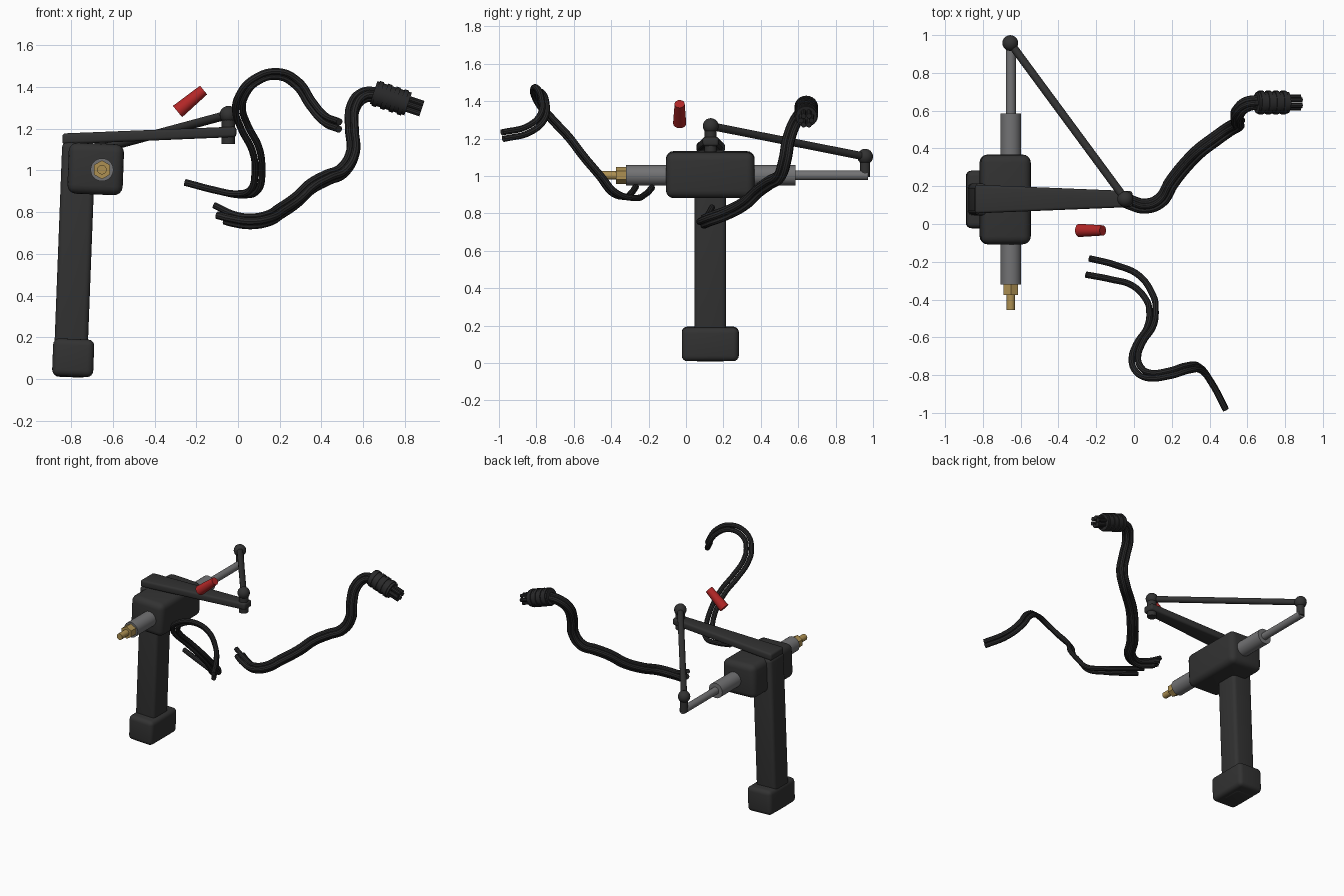
import bpy, bmesh, math
from mathutils import Vector, Matrix

if "Cube" in bpy.data.objects:
    bpy.data.objects.remove(bpy.data.objects["Cube"])


def material(name, rgb):
    m = bpy.data.materials.new(name)
    m.diffuse_color = (*rgb, 1)
    m.use_nodes = True
    m.node_tree.nodes["Principled BSDF"].inputs["Base Color"].default_value = m.diffuse_color
    return m


CHARCOAL = material("charcoal", (0.032, 0.032, 0.032))
BLACK = material("cable_black", (0.022, 0.022, 0.023))
STEEL = material("steel_grey", (0.17, 0.17, 0.175))
BRASS = material("brass", (0.42, 0.28, 0.085))
RED = material("red", (0.45, 0.02, 0.02))


def select(ob):
    bpy.ops.object.select_all(action='DESELECT')
    ob.select_set(True)
    bpy.context.view_layer.objects.active = ob


def finish(ob, name, mat, smooth=True):
    ob.name = name
    ob.data.materials.clear()
    ob.data.materials.append(mat)
    select(ob)
    if smooth:
        bpy.ops.object.shade_smooth_by_angle(angle=math.radians(35))
    return ob


def box(name, loc, size, mat, bevel, tilt=2.2):
    bpy.ops.mesh.primitive_cube_add(size=1, location=loc)
    ob = bpy.context.object
    ob.scale = size
    bpy.ops.object.transform_apply(location=False, rotation=False, scale=True)
    mod = ob.modifiers.new("rounding", 'BEVEL')
    mod.width, mod.segments = bevel, 4
    bpy.ops.object.modifier_apply(modifier=mod.name)
    ob.rotation_euler.y = math.radians(tilt)
    return finish(ob, name, mat)


def rod(name, a, b, r, mat, sides=24, r2=None):
    a, b = Vector(a), Vector(b)
    bpy.ops.mesh.primitive_cone_add(vertices=sides, radius1=r, radius2=r if r2 is None else r2,
                                    depth=(b - a).length, location=(a + b) / 2)
    ob = bpy.context.object
    ob.rotation_euler = (b - a).to_track_quat('Z', 'Y').to_euler()
    return finish(ob, name, mat, sides > 6)


def ball(name, loc, r):
    bpy.ops.mesh.primitive_uv_sphere_add(segments=20, ring_count=12, radius=r, location=loc)
    return finish(bpy.context.object, name, CHARCOAL)


def wire(name, pts, r, mat):
    cu = bpy.data.curves.new(name, 'CURVE')
    cu.dimensions = '3D'
    cu.bevel_depth, cu.bevel_resolution, cu.resolution_u = r, 3, 6
    cu.use_fill_caps = True
    sp = cu.splines.new('BEZIER')
    sp.bezier_points.add(len(pts) - 1)
    for bp, p in zip(sp.bezier_points, pts):
        bp.co = p
        bp.handle_left_type = bp.handle_right_type = 'AUTO'
    ob = bpy.data.objects.new(name, cu)
    bpy.context.collection.objects.link(ob)
    select(ob)
    bpy.ops.object.convert(target='MESH')
    return finish(bpy.context.object, name, mat)


def frames(pts, side):
    """Carry a side vector along the path without twist."""
    pts = [Vector(p) for p in pts]
    side, prev, out = Vector(side), None, []
    for i, p in enumerate(pts):
        t = (pts[min(i + 1, len(pts) - 1)] - pts[max(i - 1, 0)]).normalized()
        if prev:
            side = prev.rotation_difference(t) @ side
        side = (side - t * side.dot(t)).normalized()
        out.append((p, side, t.cross(side)))
        prev = t
    return out


# Handle column, its foot and the main housing
box("foot_block", (-0.79, 0.13, 0.102), (0.197, 0.305, 0.18), CHARCOAL, 0.03)
box("handle_post", (-0.784, 0.13, 0.571), (0.16, 0.17, 1.125), CHARCOAL, 0.025)
box("housing", (-0.682, 0.13, 1.007), (0.265, 0.475, 0.245), CHARCOAL, 0.042)

# Tapered lever arm on top
bm = bmesh.new()
rings = []
for x, half, z0, z1 in ((-0.842, 0.076, 1.125, 1.177), (-0.008, 0.042, 1.16, 1.21)):
    rings.append([bm.verts.new((x, 0.132 + s * half, z))
                  for s, z in ((-1, z0), (1, z0), (1, z1), (-1, z1))])
a, b = rings
for i in range(4):
    bm.faces.new((a[i], a[(i + 1) % 4], b[(i + 1) % 4], b[i]))
bm.faces.new(a)
bm.faces.new(b)
bmesh.ops.recalc_face_normals(bm, faces=bm.faces)
bmesh.ops.bevel(bm, geom=bm.edges[:], offset=0.014, segments=3, affect='EDGES', profile=0.5)
me = bpy.data.meshes.new("lever_arm")
bm.to_mesh(me)
bm.free()
arm = bpy.data.objects.new("lever_arm", me)
bpy.context.collection.objects.link(arm)
finish(arm, "lever_arm", CHARCOAL)

# Cylinder, piston rod and brass fitting
X, Z = -0.652, 1.003
rod("cylinder", (X, -0.32, Z), (X, 0.585, Z), 0.055, STEEL)
rod("piston_rod", (X, 0.58, Z), (X, 0.972, Z), 0.026, STEEL)
rod("brass_nut", (X, -0.375, Z), (X, -0.315, Z), 0.045, BRASS, 6)
rod("brass_stem", (X, -0.455, Z), (X, -0.37, Z), 0.023, BRASS, 12)

# Ball-jointed push rod
joint_a, joint_b = (-0.046, 0.132, 1.267), (-0.655, 0.958, 1.103)
rod("arm_pivot", (-0.046, 0.132, 1.127), joint_a, 0.032, CHARCOAL)
rod("piston_pivot", (-0.655, 0.958, 0.995), joint_b, 0.027, CHARCOAL)
ball("arm_joint", joint_a, 0.042)
ball("piston_joint", joint_b, 0.042)
rod("push_rod", joint_a, joint_b, 0.021, CHARCOAL)

# Loose red cap
rod("red_cap", (-0.29, -0.034, 1.282), (-0.165, -0.034, 1.385), 0.035, RED, 24, 0.027)

# Looping wire pair with splayed front ends
loop = [(-.245, -.225, .94), (-.11, -.255, .905), (.01, -.30, .885), (.08, -.385, .91),
        (.098, -.46, 1.0), (.085, -.545, 1.1), (.03, -.63, 1.21), (.005, -.705, 1.29),
        (.02, -.765, 1.36), (.08, -.802, 1.43), (.19, -.79, 1.462), (.285, -.762, 1.415),
        (.35, -.765, 1.32), (.41, -.84, 1.25), (.485, -.98, 1.215)]
spread = [.044, .04, .032, .022] + [.018] * 11
for n, s in (("left", 1), ("right", -1)):
    wire("loop_wire_" + n, [p + u * (s * d) for (p, u, v), d in zip(frames(loop, (0, 1, 0)), spread)],
         0.017, BLACK)

# Cable bundle of four wires, one with its end peeled upward
path = [(-.09, .15, .785), (-.02, .115, .768), (.06, .095, .757), (.14, .125, .77),
        (.20, .22, .805), (.28, .32, .86), (.35, .39, .925), (.43, .45, .968),
        (.50, .50, 1.0), (.55, .53, 1.09), (.545, .55, 1.2), (.55, .59, 1.30),
        (.60, .635, 1.36), (.67, .645, 1.365)]
fr = frames(path, (0, 0, 1))
for k in range(4):
    ang = math.pi / 2 * k
    pts = [p + (u * math.cos(ang) + v * math.sin(ang)) * 0.021 for p, u, v in fr]
    if k == 0:
        pts[0] = Vector((-0.115, 0.14, 0.833))
    if k == 2:
        pts[0] += Vector((0.03, -0.015, -0.006))
    wire("bundle_wire_%d" % (k + 1), pts, 0.019 if k else 0.016, BLACK)

# Ribbed plug with a ring of contacts
start, end = Vector((0.65, 0.643, 1.373)), Vector((0.815, 0.643, 1.318))
axis = (end - start).normalized()
rod("plug_body", start, end, 0.057, BLACK)
for i in range(4):
    c = start + axis * (0.022 + 0.042 * i)
    rod("plug_rib_%d" % (i + 1), c - axis * 0.011, c + axis * 0.011, 0.063, BLACK)
side = Vector((0, 1, 0))
up = axis.cross(side)
for i in range(6):
    t = math.tau * i / 6
    o = (side * math.cos(t) + up * math.sin(t)) * 0.029
    rod("plug_contact_%d" % (i + 1), end + o - axis * 0.02, end + o + axis * 0.07, 0.014, BLACK, 10)
